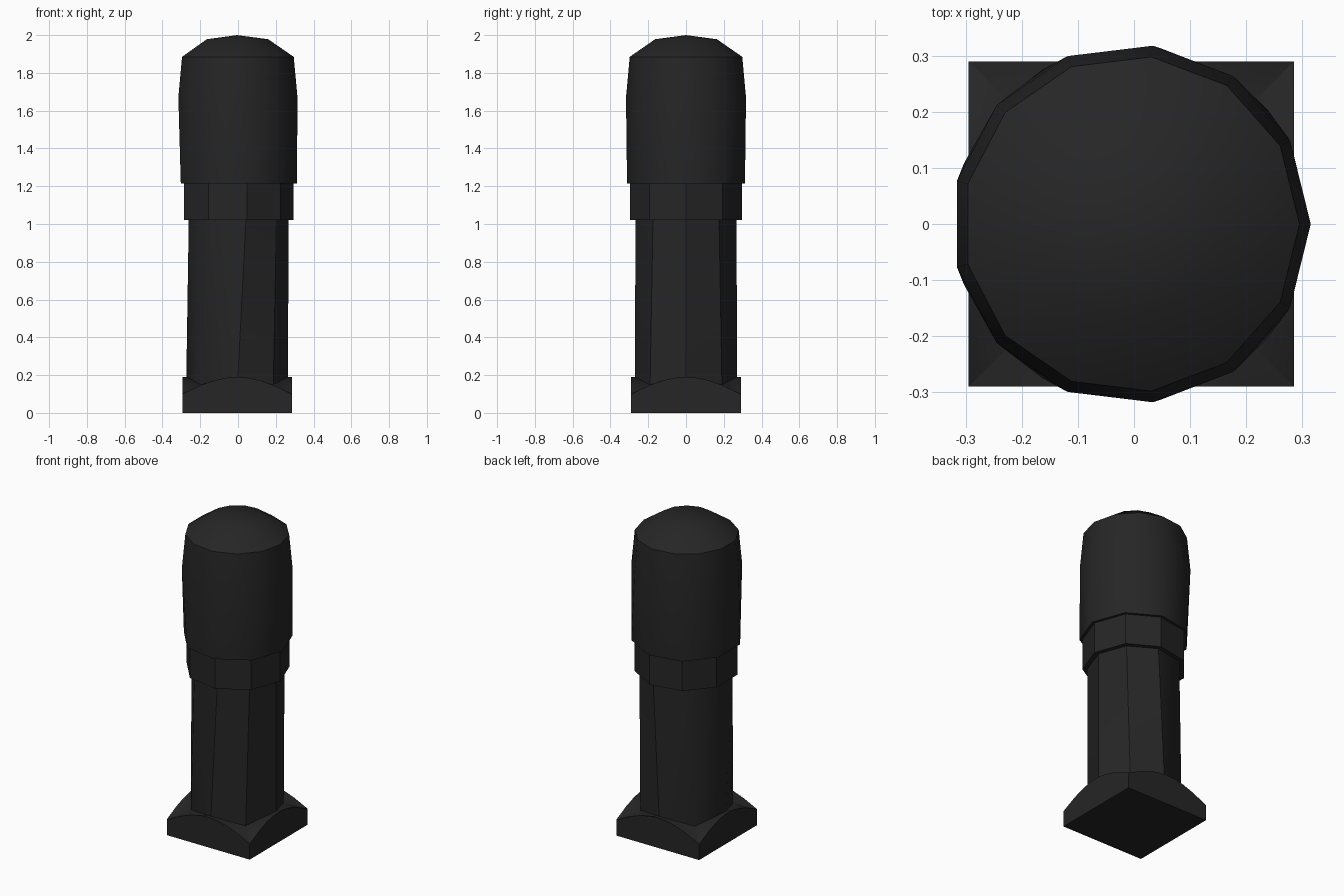
import bpy
import bmesh
from math import cos, sin, pi, hypot, radians

cube = bpy.data.objects.get("Cube")
if cube:
    bpy.data.objects.remove(cube, do_unlink=True)

CENTRE_X = -0.005

black = bpy.data.materials.new("matte_black")
black.use_nodes = True
colour = (0.019, 0.019, 0.019, 1)
black.diffuse_color = colour
black.node_tree.nodes["Principled BSDF"].inputs["Base Color"].default_value = colour


def circle(sides, radius, z):
    """Regular polygon ring with its first corner on +x."""
    return [(radius * cos(2 * pi * i / sides), radius * sin(2 * pi * i / sides), z)
            for i in range(sides)]


def square(sides, half, height):
    """Square ring; height gives z from the distance to the axis."""
    ring = []
    for i in range(sides):
        c, s = cos(2 * pi * i / sides), sin(2 * pi * i / sides)
        k = half / max(abs(c), abs(s))
        ring.append((c * k, s * k, height(hypot(c * k, s * k))))
    return ring


def bridge(bm, low, high):
    """Join two rings, stitching triangles where the counts differ."""
    n, m = len(low), len(high)
    if n == m:
        for i in range(n):
            j = (i + 1) % n
            bm.faces.new((low[i], low[j], high[j], high[i]))
        return
    i = j = 0
    while i < n or j < m:
        if j >= m or (i < n and (i + 0.5) * m <= (j + 0.5) * n):
            bm.faces.new((low[i % n], low[(i + 1) % n], high[j % m]))
            i += 1
        else:
            bm.faces.new((low[i % n], high[(j + 1) % m], high[j % m]))
            j += 1


def loft(name, rings, apex=None):
    """Closed solid through stacked rings, ending in a cap or a point."""
    bm = bmesh.new()
    loops = [[bm.verts.new((x + CENTRE_X, y, z)) for x, y, z in r] for r in rings]
    for low, high in zip(loops, loops[1:]):
        bridge(bm, low, high)
    bm.faces.new(loops[0][::-1])
    top = loops[-1]
    if apex is None:
        bm.faces.new(top)
    else:
        tip = bm.verts.new((CENTRE_X, 0, apex))
        for i, v in enumerate(top):
            bm.faces.new((v, top[(i + 1) % len(top)], tip))
    bmesh.ops.recalc_face_normals(bm, faces=bm.faces)
    mesh = bpy.data.meshes.new(name)
    bm.to_mesh(mesh)
    bm.free()
    mesh.materials.append(black)
    obj = bpy.data.objects.new(name, mesh)
    bpy.context.collection.objects.link(obj)
    bpy.ops.object.select_all(action='DESELECT')
    obj.select_set(True)
    bpy.context.view_layer.objects.active = obj
    bpy.ops.object.shade_smooth_by_angle(angle=radians(30))
    return obj


# Square foot with arched sides that drop towards the corners
inner = [(x, y, 0.19 if i % 2 == 0 else 0.15)
         for i, (x, y, z) in enumerate(circle(8, 0.265, 0))]
loft("square_foot", [
    square(32, 0.29, lambda r: 0),
    square(32, 0.29, lambda r: 0.19 - 0.75 * (r - 0.29)),
    inner,
])

# Shaft changes from eight sides to nine
loft("shaft", [circle(8, 0.27, 0.1), circle(9, 0.272, 1.03)])

# Nine-sided collar
loft("collar", [circle(9, 0.3, 1.02), circle(9, 0.3, 1.23)])

# Grip swells from nine sides to thirteen and ends in a low dome
loft("grip", [
    circle(9, 0.317, 1.215),
    circle(13, 0.32, 1.67),
    circle(13, 0.3, 1.885),
    circle(13, 0.165, 1.978),
], apex=2.0)
